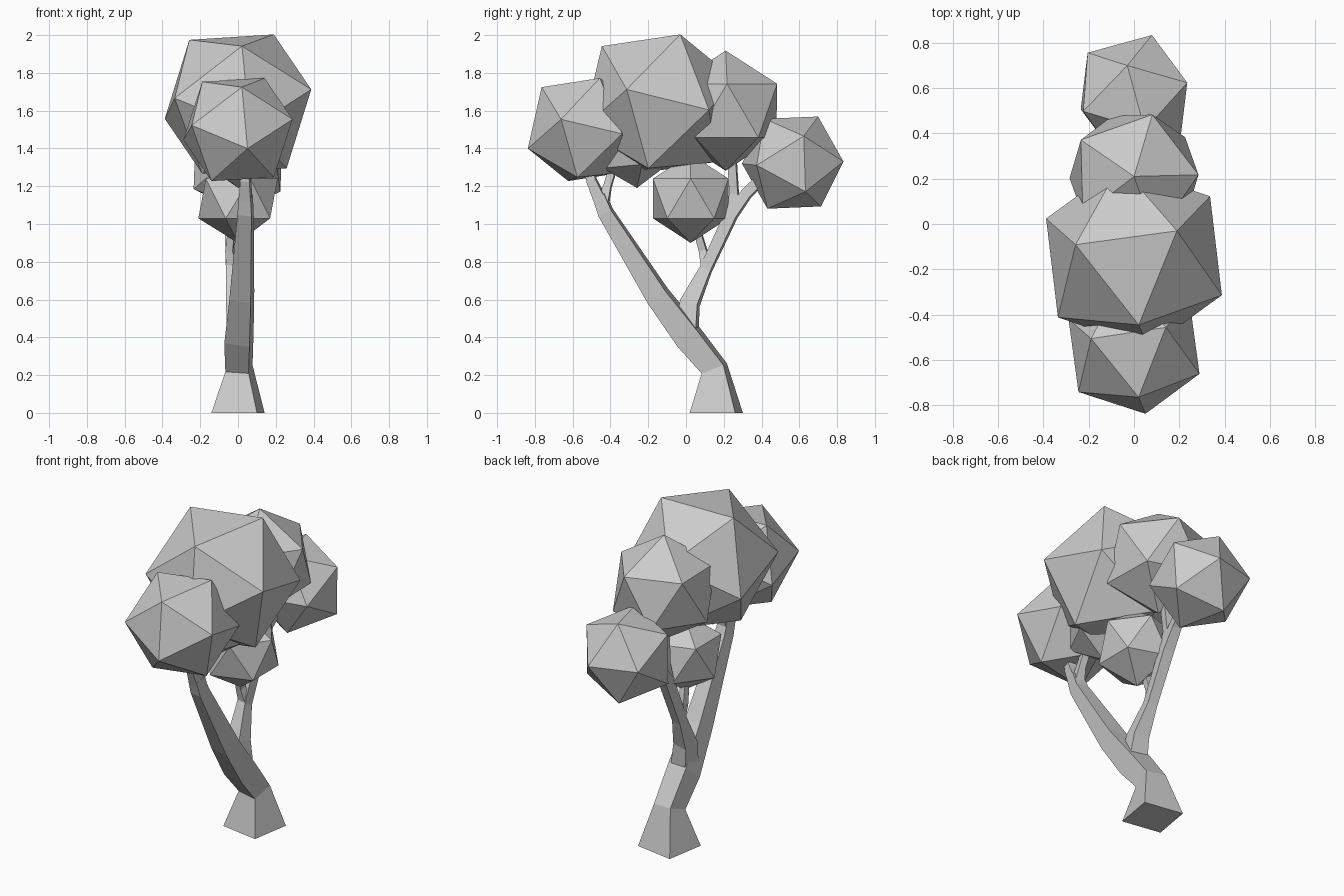
import bpy
import bmesh
import math
from mathutils import Matrix, Vector

cube = bpy.data.objects.get("Cube")
if cube:
    bpy.data.objects.remove(cube, do_unlink=True)

# One plain grey for the whole tree
grey = bpy.data.materials.new("plain_grey")
grey.use_nodes = True
colour = (0.6, 0.6, 0.6, 1)
grey.diffuse_color = colour
grey.node_tree.nodes["Principled BSDF"].inputs["Base Color"].default_value = colour


def finish(bm, name):
    bmesh.ops.recalc_face_normals(bm, faces=bm.faces)
    mesh = bpy.data.meshes.new(name)
    bm.to_mesh(mesh)
    bm.free()
    mesh.materials.append(grey)
    obj = bpy.data.objects.new(name, mesh)
    bpy.context.collection.objects.link(obj)


def limb(name, path, yaw=-9.5):
    """Square tube through (x, y, z, width) points."""
    bm = bmesh.new()
    points = [Vector(p[:3]) for p in path]
    rings = []
    for i, p in enumerate(points):
        t = Vector()
        if i > 0:
            t += (p - points[i - 1]).normalized()
        if i < len(points) - 1:
            t += (points[i + 1] - p).normalized()
        if p.z == 0:
            t = Vector((0, 0, 1))
        t.normalize()
        u = Vector((1, 0, 0))
        u = (u - t * u.dot(t)).normalized()
        u.rotate(Matrix.Rotation(math.radians(yaw), 3, t))
        v = t.cross(u)
        h = path[i][3] / 2
        rings.append([bm.verts.new(p + u * a * h + v * b * h)
                      for a, b in ((-1, -1), (1, -1), (1, 1), (-1, 1))])
    for low, high in zip(rings, rings[1:]):
        for k in range(4):
            n = (k + 1) % 4
            bm.faces.new((low[k], low[n], high[n], high[k]))
    bm.faces.new(rings[0])
    bm.faces.new(rings[-1])
    finish(bm, name)


def leaf_clump(name, centre, radius, pole, neighbour):
    """Icosahedron turned so two adjacent corners face given directions."""
    z = Vector(pole).normalized()
    x = Vector(neighbour)
    x = (x - z * x.dot(z)).normalized()
    turn = Matrix((x, z.cross(x), z)).transposed().to_4x4()
    bm = bmesh.new()
    bmesh.ops.create_icosphere(bm, subdivisions=1, radius=radius,
                               matrix=Matrix.Translation(centre) @ turn)
    finish(bm, name)


# Flared trunk running into the front branch
limb("trunk_and_front_branch", [
    (0, 0.16, 0, 0.245), (0.005, 0.15, 0.235, 0.125), (0.005, 0.015, 0.4, 0.135),
    (0.02, -0.15, 0.62, 0.115), (0.04, -0.425, 1.06, 0.075), (0.04, -0.46, 1.15, 0.065)])
limb("front_twig_outer", [(0.04, -0.45, 1.12, 0.065), (0.04, -0.5, 1.23, 0.05),
                          (0.03, -0.52, 1.35, 0.045)])
limb("front_twig_inner", [(0.04, -0.44, 1.11, 0.06), (0.035, -0.415, 1.2, 0.04),
                          (0.02, -0.38, 1.32, 0.04)])

# Back branch and its twigs
limb("back_branch", [
    (0.005, 0.005, 0.43, 0.11), (-0.01, 0.02, 0.58, 0.095), (-0.03, 0.105, 0.76, 0.06),
    (-0.035, 0.24, 1.05, 0.065), (-0.03, 0.32, 1.16, 0.055), (-0.01, 0.48, 1.32, 0.05)])
limb("back_twig_upper", [(-0.035, 0.235, 1.04, 0.06), (-0.035, 0.255, 1.16, 0.045),
                         (-0.02, 0.24, 1.4, 0.045)])
limb("back_twig_inner", [(-0.03, 0.11, 0.78, 0.055), (-0.045, 0.09, 0.86, 0.04),
                         (-0.03, 0.05, 1.0, 0.035)])

# Leaf clumps
leaf_clump("crown_main", (0, -0.145, 1.635), 0.43,
           (0.19, 0.115, 0.37), (-0.25, 0.055, 0.34))
leaf_clump("crown_front", (0, -0.54, 1.5), 0.318,
           (0.02, -0.22, 0.22), (0.05, -0.29, -0.11))
leaf_clump("crown_back_upper", (0, 0.21, 1.6), 0.318,
           (0, 0, 1), (0.08, 0.27, 0.15))
leaf_clump("crown_back_lower", (0, 0.565, 1.325), 0.28,
           (-0.03, 0.135, 0.245), (0.24, 0.055, 0.135))
leaf_clump("crown_middle_lower", (0, 0.025, 1.135), 0.235,
           (0, 0, 1), (1, 0, 0))
leaf_clump("crown_inner", (0, -0.28, 1.41), 0.22,
           (0, 0.02, -0.21), (0.1, -0.17, -0.1))
